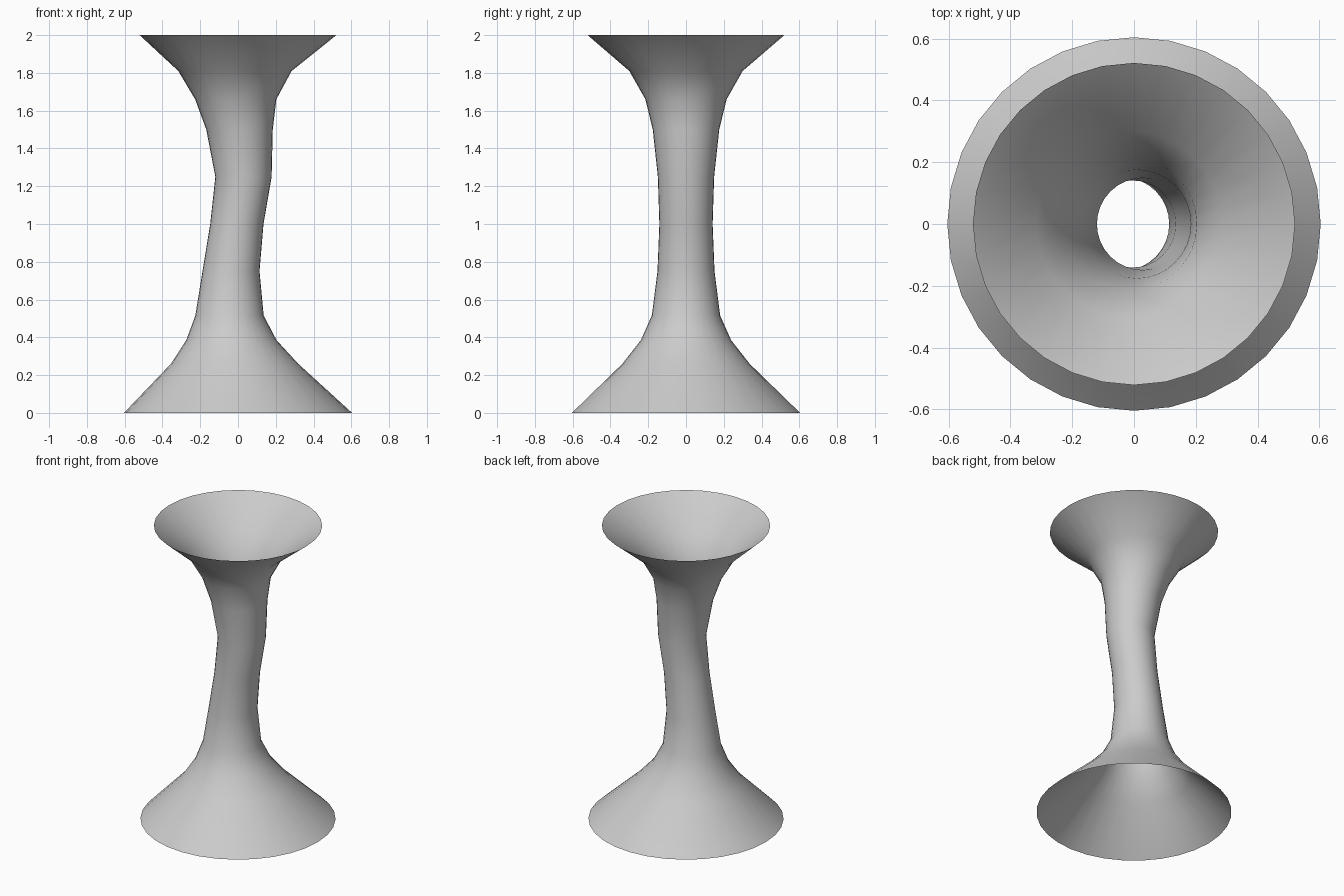
import bpy, bmesh
from math import cos, sin, pi

if "Cube" in bpy.data.objects:
    bpy.data.objects.remove(bpy.data.objects["Cube"])

SIDES = 32

# Rings of the open flared tube: height, centre offset in x, radius
RINGS = [
    (0.00, 0.000, 0.604),
    (0.26, -0.018, 0.337),
    (0.385, -0.035, 0.239),
    (0.515, -0.045, 0.181),
    (0.75, -0.037, 0.151),
    (1.00, -0.006, 0.141),
    (1.25, 0.029, 0.149),
    (1.50, 0.008, 0.176),
    (1.66, -0.012, 0.215),
    (1.81, -0.016, 0.300),
    (2.00, 0.000, 0.521),
]

# Flared tube with a bent waist, open at both ends
bm = bmesh.new()
loops = []
for z, cx, r in RINGS:
    loops.append([bm.verts.new((cx + r * cos(2 * pi * i / SIDES),
                                r * sin(2 * pi * i / SIDES), z))
                  for i in range(SIDES)])
for low, high in zip(loops, loops[1:]):
    for i in range(SIDES):
        j = (i + 1) % SIDES
        face = bm.faces.new((low[i], low[j], high[j], high[i]))
        face.smooth = True

mesh = bpy.data.meshes.new("flared_tube")
bm.to_mesh(mesh)
bm.free()
tube = bpy.data.objects.new("flared_tube", mesh)
bpy.context.collection.objects.link(tube)
